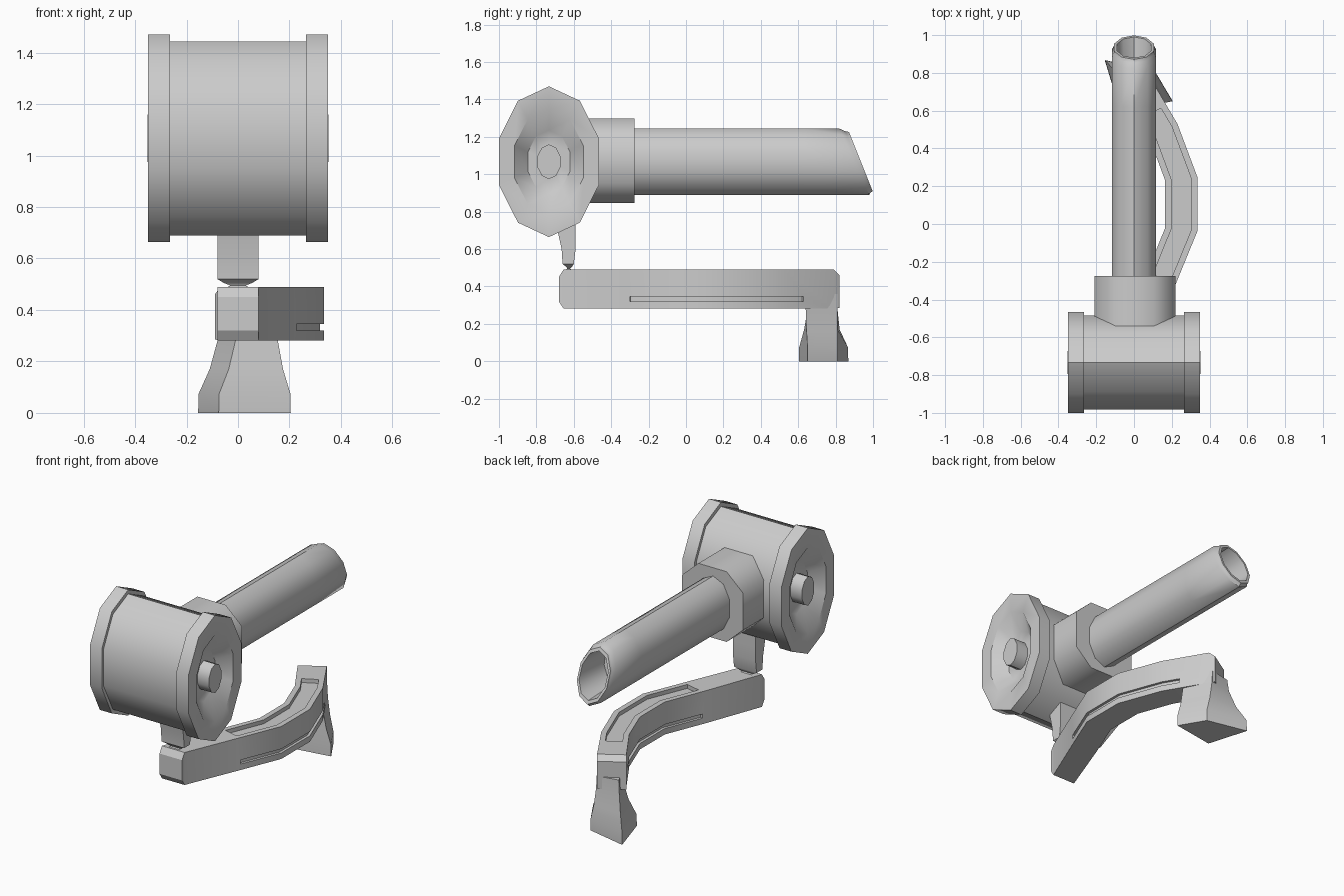
import bpy, bmesh, math
from mathutils import Vector

cube = bpy.data.objects.get("Cube")
if cube:
    bpy.data.objects.remove(cube, do_unlink=True)

grey = bpy.data.materials.new("plain_grey")
grey.use_nodes = True
grey.diffuse_color = (0.6, 0.6, 0.6, 1)
grey.node_tree.nodes["Principled BSDF"].inputs["Base Color"].default_value = (0.6, 0.6, 0.6, 1)


def loft(name, rings):
    """Skin a list of equal-length point rings and cap both ends."""
    bm = bmesh.new()
    loops = [[bm.verts.new(p) for p in ring] for ring in rings]
    for a, b in zip(loops, loops[1:]):
        for i in range(len(a)):
            j = (i + 1) % len(a)
            bm.faces.new((a[i], a[j], b[j], b[i]))
    bm.faces.new(loops[0][::-1])
    bm.faces.new(loops[-1])
    bmesh.ops.recalc_face_normals(bm, faces=bm.faces)
    mesh = bpy.data.meshes.new(name)
    bm.to_mesh(mesh)
    bm.free()
    mesh.materials.append(grey)
    ob = bpy.data.objects.new(name, mesh)
    bpy.context.collection.objects.link(ob)
    return ob


def select(ob):
    bpy.ops.object.select_all(action='DESELECT')
    ob.select_set(True)
    bpy.context.view_layer.objects.active = ob


def smooth(ob, degrees=40):
    select(ob)
    bpy.ops.object.shade_smooth_by_angle(angle=math.radians(degrees))


SIDES = 10
ANGLES = [2 * math.pi * i / SIDES for i in range(SIDES)]
AXIS_Z = 1.067

# Drum with flanges, dished ends and hubs: half profile of (x, radius), mirrored
half = [(0.352, 0.23), (0.27, 0.23), (0.27, 0.42), (0.35, 0.69),
        (0.35, 1.0), (0.265, 1.0), (0.265, 0.935)]
profile = half + [(-x, r) for x, r in reversed(half)]
drum = loft("drum", [[(x, -0.733 + 0.281 * r * math.sin(a), AXIS_Z + 0.403 * r * math.cos(a))
                      for a in ANGLES] for x, r in profile])
smooth(drum)

# Collar joining drum and barrel
corner = [(0.215, 0.12), (0.1, 0.225)]
outline = corner + [(-x, z) for x, z in reversed(corner)]
outline += [(-x, -z) for x, z in outline]
collar = loft("collar", [[(x + 0.005, y, AXIS_Z + 0.005 + z) for x, z in outline]
                         for y in (-0.7, -0.275)])
smooth(collar, 50)

# Barrel with slanted hollow muzzle: (centre y, slant, scale)
stations = [(-0.4, 0, 1), (0.62, 0, 1), (0.9, -0.45, 1), (0.92, -0.42, 0.92),
            (0.935, -0.4, 0.9), (0.935, -0.4, 0.78), (0.7, -0.2, 0.72)]
barrel = loft("barrel", [[(0.123 * s * math.sin(a), y + k * 0.177 * s * math.cos(a),
                           AXIS_Z + 0.177 * s * math.cos(a)) for a in ANGLES]
                         for y, k, s in stations])
smooth(barrel)

# Neck below the drum: (z, half width, front y, back y)
neck_levels = [(0.78, 0.08, -0.7, -0.59), (0.69, 0.08, -0.685, -0.59), (0.6, 0.08, -0.665, -0.59),
               (0.52, 0.08, -0.66, -0.6), (0.505, 0.055, -0.64, -0.61),
               (0.495, 0.03, -0.635, -0.62), (0.48, 0.06, -0.655, -0.6)]
neck = loft("neck", [[(-w, f, z), (w, f, z), (w, b, z), (-w, b, z)]
                     for z, w, f, b in neck_levels])
smooth(neck, 30)

# Curved arm defined by an inner and an outer rail
inner = [(-0.08, -0.655), (0.06, -0.28), (0.165, -0.02), (0.165, 0.23), (0.08, 0.46), (-0.08, 0.72)]
outer = [(0.08, -0.655), (0.22, -0.32), (0.335, -0.04), (0.335, 0.25), (0.23, 0.53), (0.065, 0.81)]


def rail(points, t):
    i = min(int(t), len(points) - 2)
    return Vector(points[i]).lerp(Vector(points[i + 1]), t - i)


def section(t, near, far, low, high):
    a, b = rail(inner, t), rail(outer, t)
    p, q = a.lerp(b, near), a.lerp(b, far)
    return [(p.x, p.y, low), (q.x, q.y, low), (q.x, q.y, high), (p.x, p.y, high)]


nose = [(x, -0.68, z) for x, z in ((-0.08, 0.32), (0.08, 0.32), (0.08, 0.45), (-0.08, 0.45))]
tail = [(x - 0.01, y + 0.01, z if z < 0.4 else 0.46) for x, y, z in section(5, 0, 1, 0.285, 0.49)]
arm = loft("arm", [nose] + [section(t, 0, 1, 0.282, 0.49) for t in range(5)]
           + [section(4.93, 0, 1, 0.282, 0.49), tail])

# Shallow grooves in the top and both sides of the arm
for near, far, low, high in ((0.2, 0.8, 0.465, 0.55), (0.9, 1.2, 0.32, 0.346), (-0.2, 0.1, 0.32, 0.346)):
    cutter = loft("groove_cutter", [section(t, near, far, low, high) for t in (1.07, 2, 3, 4, 4.35)])
    cutter.hide_render = True
    select(arm)
    cut = arm.modifiers.new("groove", 'BOOLEAN')
    cut.operation = 'DIFFERENCE'
    cut.solver = 'EXACT'
    cut.object = cutter
    bpy.ops.object.modifier_apply(modifier=cut.name)
    bpy.data.objects.remove(cutter, do_unlink=True)
smooth(arm, 32)

# Flared foot, blended between its top and base outlines: (z, flare)
top = [(-0.08, 0.79), (-0.01, 0.65), (0.155, 0.64), (0.07, 0.81)]
base = [(-0.155, 0.868), (-0.075, 0.604), (0.205, 0.65), (0.11, 0.81)]
foot = loft("foot", [[(*Vector(p).lerp(Vector(q), f), z) for p, q in zip(top, base)]
                     for z, f in ((0.36, -0.1), (0.28, 0), (0.17, 0.4), (0.075, 0.97), (0, 1))])
smooth(foot, 35)
